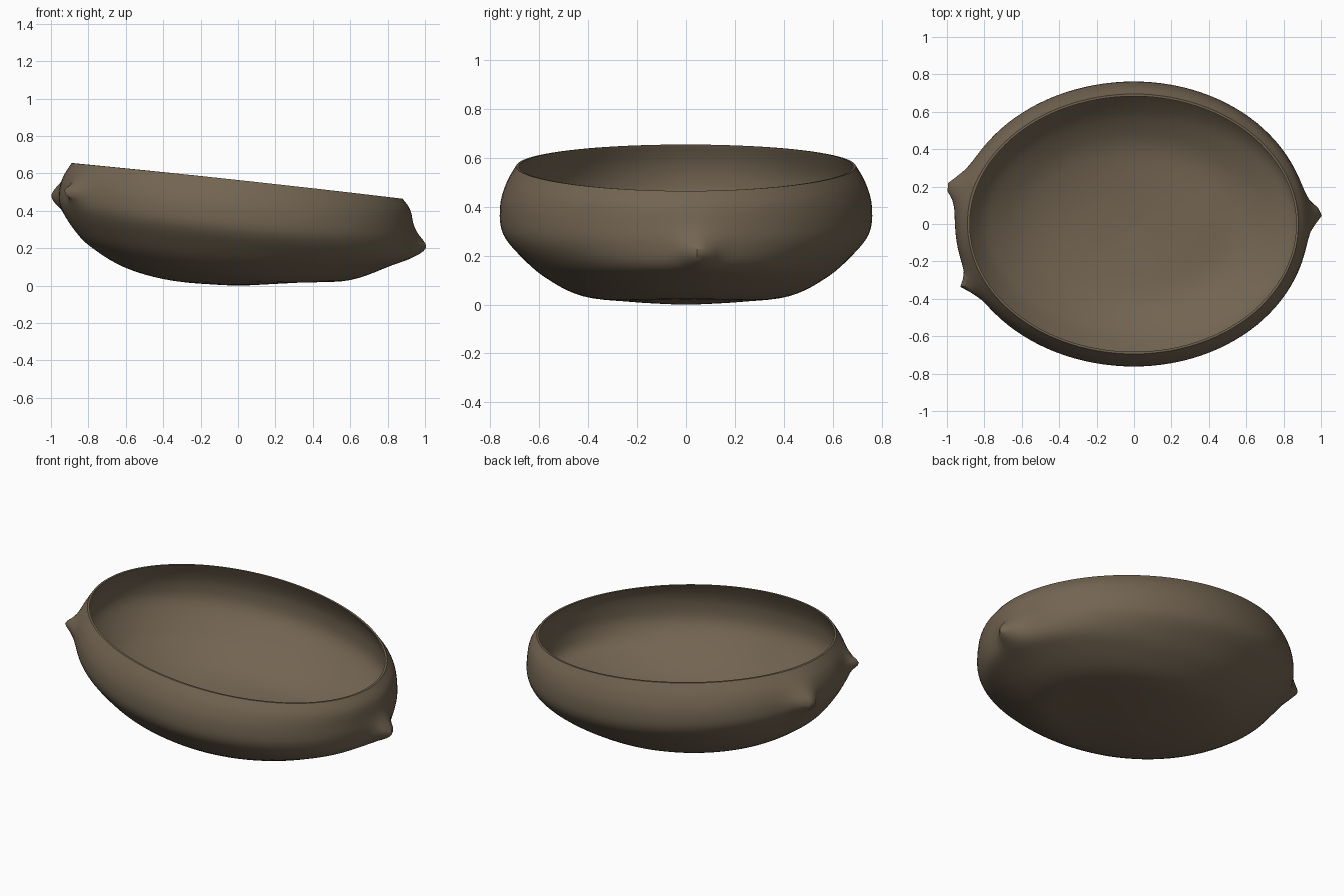
import bpy, bmesh, math
from mathutils import Vector

if "Cube" in bpy.data.objects:
    bpy.data.objects.remove(bpy.data.objects["Cube"])

SEG = 112   # segments round the bowl
SUB = 5     # rings between profile rows

# Profile rows, rim to base: left reach, right reach, half depth, z left, z right, z middle
ROWS = [
    (.89, .88, .695, .66, .47, .570),
    (.935, .92, .735, .585, .41, .50),
    (.955, .93, .76, .50, .33, .41),
    (.945, .93, .75, .42, .25, .30),
    (.88, .905, .67, .31, .165, .20),
    (.79, .82, .57, .215, .115, .115),
    (.60, .60, .43, .10, .035, .045),
    (.34, .34, .22, .03, .022, .016),
    (.0, .0, .0, .004, .004, .004),
]
# Small knobs on the outside: tip, outward direction, height, spread
KNOBS = [
    (Vector((.915, .05, .22)), Vector((1, .05, -.1)), .085, .055),
    (Vector((-.925, .20, .49)), Vector((-1, .1, -.05)), .08, .06),
    (Vector((-.87, -.335, .51)), Vector((-1, -.1, .05)), .075, .042),
]


def smooth_rows(rows):
    """Catmull-Rom through the profile rows."""
    out = []
    for i in range(len(rows) - 1):
        p = [rows[max(0, min(len(rows) - 1, i + k))] for k in (-1, 0, 1, 2)]
        for s in range(SUB):
            t = s / SUB
            out.append([.5 * (2 * b + (c - a) * t + (2 * a - 5 * b + 4 * c - d) * t * t
                              + (3 * b - a - 3 * c + d) * t ** 3) for a, b, c, d in zip(*p)])
    return out


def ring(bm, row, inset, lift, knobs):
    xl, xr, ry, zl, zr, zm = row
    verts = []
    for k in range(SEG):
        a = math.tau * k / SEG
        c, s = math.cos(a), math.sin(a)
        x = c * (xr if c > 0 else xl) - c * inset
        z = zm + c * (zr - zl) / 2 + c * c * ((zl + zr) / 2 - zm) + lift
        co = Vector((x, s * (ry - inset), z))
        base = co.copy()
        if knobs:
            for tip, direction, h, r in KNOBS:
                d = (base - tip).length / r
                co += direction * h * (.65 * math.exp(-d * d) + .35 * math.exp(-d * d / 4))
        verts.append(bm.verts.new(co))
    return verts


bm = bmesh.new()
rows = smooth_rows(ROWS)
n = len(rows)
# Inner wall from base to rim, then outer wall from rim to base
rings = []
for i in reversed(range(n)):
    f = min(1, i / 4)
    rings.append(ring(bm, rows[i], min(.012 + .014 * f, rows[i][2] * .5), .014 * f, False))
for i, row in enumerate(rows):
    rings.append(ring(bm, row, 0, 0, True))
for a, b in zip(rings, rings[1:]):
    for k in range(SEG):
        j = (k + 1) % SEG
        bm.faces.new((a[k], a[j], b[j], b[k]))
# Close the base inside and outside
bm.faces.new(rings[0])
bm.faces.new(rings[-1])
bmesh.ops.recalc_face_normals(bm, faces=bm.faces)
low = min(v.co.z for v in bm.verts)
bmesh.ops.translate(bm, verts=bm.verts, vec=(0, 0, -low))

mesh = bpy.data.meshes.new("bowl")
bm.to_mesh(mesh)
bm.free()
bowl = bpy.data.objects.new("bowl", mesh)
bpy.context.collection.objects.link(bowl)

clay = bpy.data.materials.new("brown clay")
clay.diffuse_color = (.17, .128, .083, 1)
clay.use_nodes = True
clay.node_tree.nodes["Principled BSDF"].inputs["Base Color"].default_value = clay.diffuse_color
mesh.materials.append(clay)

bpy.context.view_layer.objects.active = bowl
bowl.select_set(True)
bpy.ops.object.shade_smooth_by_angle(angle=math.radians(45))
